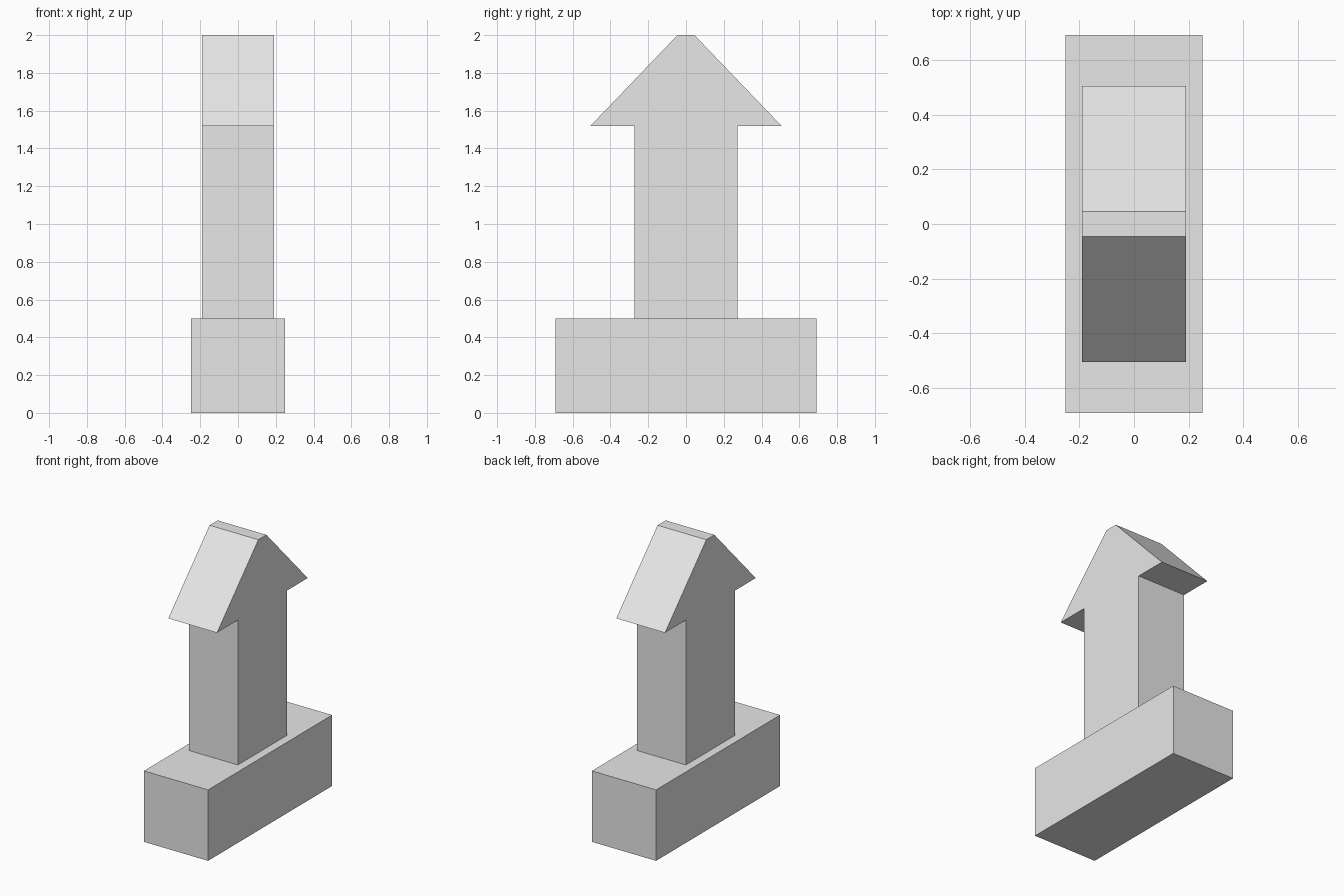
import bpy
import bmesh

cube = bpy.data.objects.get("Cube")
if cube:
    bpy.data.objects.remove(cube, do_unlink=True)

# Plain grey material
GREY = (0.8, 0.8, 0.8, 1.0)
grey = bpy.data.materials.new("light_grey")
grey.use_nodes = True
grey.diffuse_color = GREY
bsdf = next(n for n in grey.node_tree.nodes if n.type == 'BSDF_PRINCIPLED')
bsdf.inputs["Base Color"].default_value = GREY


def extrude_profile(name, half_profile, half_width):
    """Mirror a (y, z) half profile across y = 0 and extrude it along x."""
    outline = half_profile + [(-y, z) for y, z in reversed(half_profile)]
    bm = bmesh.new()
    face = bm.faces.new([bm.verts.new((-half_width, y, z)) for y, z in outline])
    side = bmesh.ops.extrude_face_region(bm, geom=[face])
    moved = [v for v in side["geom"] if isinstance(v, bmesh.types.BMVert)]
    bmesh.ops.translate(bm, verts=moved, vec=(2 * half_width, 0, 0))
    bmesh.ops.recalc_face_normals(bm, faces=bm.faces)
    mesh = bpy.data.meshes.new(name)
    bm.to_mesh(mesh)
    bm.free()
    mesh.materials.append(grey)
    obj = bpy.data.objects.new(name, mesh)
    bpy.context.collection.objects.link(obj)
    return obj


# Block base
extrude_profile("base", [(0.69, 0.0), (0.69, 0.5)], 0.25)

# Upright arrow: shaft, wide barbs and blunt tip
extrude_profile("arrow", [(0.273, 0.5), (0.273, 1.52), (0.505, 1.52), (0.045, 2.0)], 0.19)
